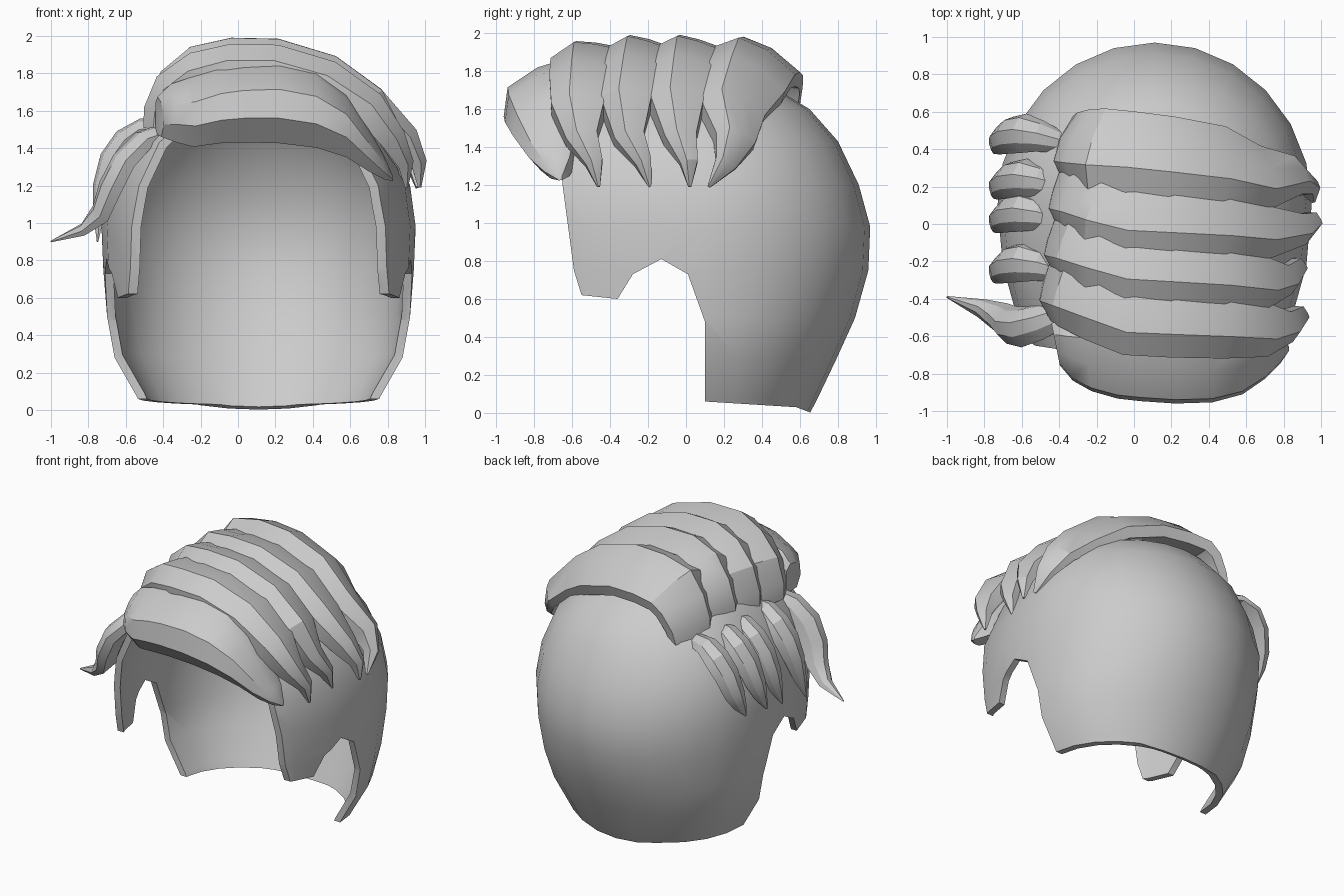
import bpy, bmesh, math
from mathutils import Vector

old = bpy.data.objects.get("Cube")
if old:
    bpy.data.objects.remove(old, do_unlink=True)

grey = bpy.data.materials.new("hair_grey")
grey.use_nodes = True
colour = (0.6, 0.6, 0.6, 1)
grey.diffuse_color = colour
grey.node_tree.nodes["Principled BSDF"].inputs["Base Color"].default_value = colour


def loft(name, rings):
    """Closed solid through a list of equal-sized rings of points."""
    bm = bmesh.new()
    loops = [[bm.verts.new(p) for p in ring] for ring in rings]
    n = len(loops[0])
    for a, b in zip(loops, loops[1:]):
        for i in range(n):
            j = (i + 1) % n
            bm.faces.new((a[i], a[j], b[j], b[i]))
    bm.faces.new(loops[0])
    bm.faces.new(loops[-1])
    bmesh.ops.recalc_face_normals(bm, faces=bm.faces)
    mesh = bpy.data.meshes.new(name)
    bm.to_mesh(mesh)
    bm.free()
    mesh.materials.append(grey)
    obj = bpy.data.objects.new(name, mesh)
    bpy.context.collection.objects.link(obj)
    return obj


def activate(obj):
    bpy.ops.object.select_all(action='DESELECT')
    obj.select_set(True)
    bpy.context.view_layer.objects.active = obj


def smooth(obj, angle=30):
    activate(obj)
    bpy.ops.object.shade_smooth_by_angle(angle=math.radians(angle))


BROAD = [(-1, -.7), (-.95, .35), (-.25, 1), (.3, .8), (1, .4), (1, -.7)]
SLOPED = [(-1, -.9), (-.95, .25), (-.35, 1), (.3, .65), (1, -.3), (.95, -1)]
ROUND = [(-1, -.5), (-.8, .35), (-.2, 1), (.5, .8), (1, .1), (.8, -.6)]


def lock(name, path, section, side=1, roll=0):
    """Tapered strand; path holds x, y, z, half width, thickness."""
    pts = [Vector(p[:3]) for p in path]
    rings = []
    for i, p in enumerate(path):
        tangent = (pts[min(i + 1, len(pts) - 1)] - pts[max(i - 1, 0)]).normalized()
        across = Vector((0, side * math.cos(roll), -side * math.sin(roll)))
        across = (across - tangent * across.dot(tangent)).normalized()
        normal = tangent.cross(across)
        rings.append([pts[i] + across * u * p[3] + normal * v * p[4] for u, v in section])
    smooth(loft(name, rings))


# Cap: height, half width, reach to the back, reach to the front
levels = [(-.1, .57, .5, 1.1), (.07, .65, .59, 1.15), (.28, .77, .69, 1.2),
          (.5, .81, .79, 1.25), (.75, .83, .86, 1.25), (.98, .84, .87, 1.25),
          (1.2, .81, .81, 1.25), (1.43, .72, .7, 1.15), (1.6, .56, .55, .95),
          (1.75, .36, .3, .6), (1.84, .12, .08, .2)]
CX, CY, SEG = .11, .1, 24
rings = []
for z, a, back, front in levels:
    ring = []
    for i in range(SEG):
        t = 2 * math.pi * i / SEG
        s = math.sin(t)
        ring.append((CX + a * math.cos(t), CY + s * (back if s > 0 else front), z))
    rings.append(ring)
cap = loft("hair_cap", rings)

# Side outline trims the cap: nape, ear notch, sideburn and open face
outline = [(.66, 0), (.58, .03), (.1, .06), (.1, .48), (.01, .73), (-.13, .81),
           (-.28, .73), (-.36, .6), (-.55, .62), (-.59, .75), (-.65, 1.2),
           (-.68, 1.6), (-.5, 2), (1.1, 2), (1.1, .9)]
cutter = loft("cap_trim", [[(x, y, z) for y, z in outline] for x in (-1.5, 1.5)])
cutter.hide_render = True

activate(cap)
shell = cap.modifiers.new("shell", 'SOLIDIFY')
shell.thickness = .045
shell.offset = -1
trim = cap.modifiers.new("trim", 'BOOLEAN')
trim.operation = 'INTERSECT'
trim.solver = 'EXACT'
trim.object = cutter
for m in ("shell", "trim"):
    bpy.ops.object.modifier_apply(modifier=m)
bpy.data.objects.remove(cutter, do_unlink=True)
smooth(cap, 35)

# Front fringe: one section, scaled and dropped towards the tip
fringe = [(-.83, 1.43), (-.95, 1.56), (-.93, 1.71), (-.78, 1.81), (-.62, 1.86),
          (-.5, 1.8), (-.5, 1.47)]
steps = [(-.43, .5, .03, -.03), (-.36, .72, .02, -.03), (-.26, .86, .01, -.04),
         (-.12, .95, 0, -.01), (.03, .99, 0, 0), (.22, 1.03, 0, 0),
         (.42, .98, -.01, -.03), (.58, .82, -.02, -.1), (.7, .54, -.03, -.21),
         (.78, .3, -.03, -.28), (.83, .05, -.04, -.32)]
smooth(loft("front_fringe", [[(x - .1 * (y + .62) * (x < 0), -.62 + dy + (y + .62) * s,
                               1.55 + dz + (z - 1.55) * s) for y, z in fringe]
                             for x, s, dy, dz in steps]))

# Swept locks: base, crown, shoulder and tip y, tip x, half width, drop, roll
swept = [("second", -.37, -.52, -.57, -.46, .9, .19, .025, -.12, BROAD),
         ("third", -.13, -.25, -.32, -.19, .89, .18, 0, 0, BROAD),
         ("fourth", .12, .01, -.05, .02, .97, .19, 0, .03, BROAD),
         ("rear", .4, .37, .24, .12, .96, .24, .02, .15, SLOPED)]
for name, base, crown, shoulder, tip, tx, w, drop, roll, section in swept:
    shift = .1 * (base + .2)  # the parting slants towards the back
    lock(name + "_swept_lock", [
        (-.41 + shift, base, 1.5, w * .75, .08),
        (-.4 + shift, base, 1.62 - drop, w * .82, .09),
        (-.34 + shift, base * .9 + crown * .1, 1.75 - drop, w * .92, .1),
        (-.2, (base + crown) / 2, 1.845 - drop, w, .11),
        (-.02, crown, 1.88 - drop, w, .11),
        (.2, crown * .8 + shoulder * .2, 1.875 - drop, w, .11),
        (.48, (crown + shoulder) / 2, 1.79 - drop, w * .95, .11),
        (.7, shoulder, 1.64 - drop, w * .76, .1),
        (tx - .08, shoulder + .02, 1.45, w * .45, .08),
        (tx - .01, (shoulder + tip) / 2 + .03, 1.32, w * .25, .05),
        (tx, tip, 1.19, .008, .01)], section, 1, roll)

# Short locks hanging on the other side of the parting
for i, (y, low) in enumerate([(.42, 1.02), (.18, .98), (0, .95), (-.27, .9)]):
    lock(f"short_lock_{i + 1}", [
        (-.4, y + .02, 1.5, .06, .05), (-.51, y + .05, 1.5, .085, .06),
        (-.6, y + .065, 1.44, .105, .07), (-.67, y + .055, 1.34, .1, .07),
        (-.715, y + .03, 1.2, .08, .06), (-.735, y, (1.2 + low) / 2, .05, .04),
        (-.75, y - .04, low, .005, .005)], ROUND, -1)

# Long flicked strand at the temple
lock("temple_strand", [
    (-.4, -.48, 1.47, .08, .06), (-.5, -.52, 1.43, .1, .07),
    (-.6, -.55, 1.32, .11, .08), (-.67, -.54, 1.18, .1, .08),
    (-.72, -.5, 1.05, .08, .07), (-.82, -.45, .96, .05, .04),
    (-1, -.39, .9, .005, .005)], ROUND, -1)
